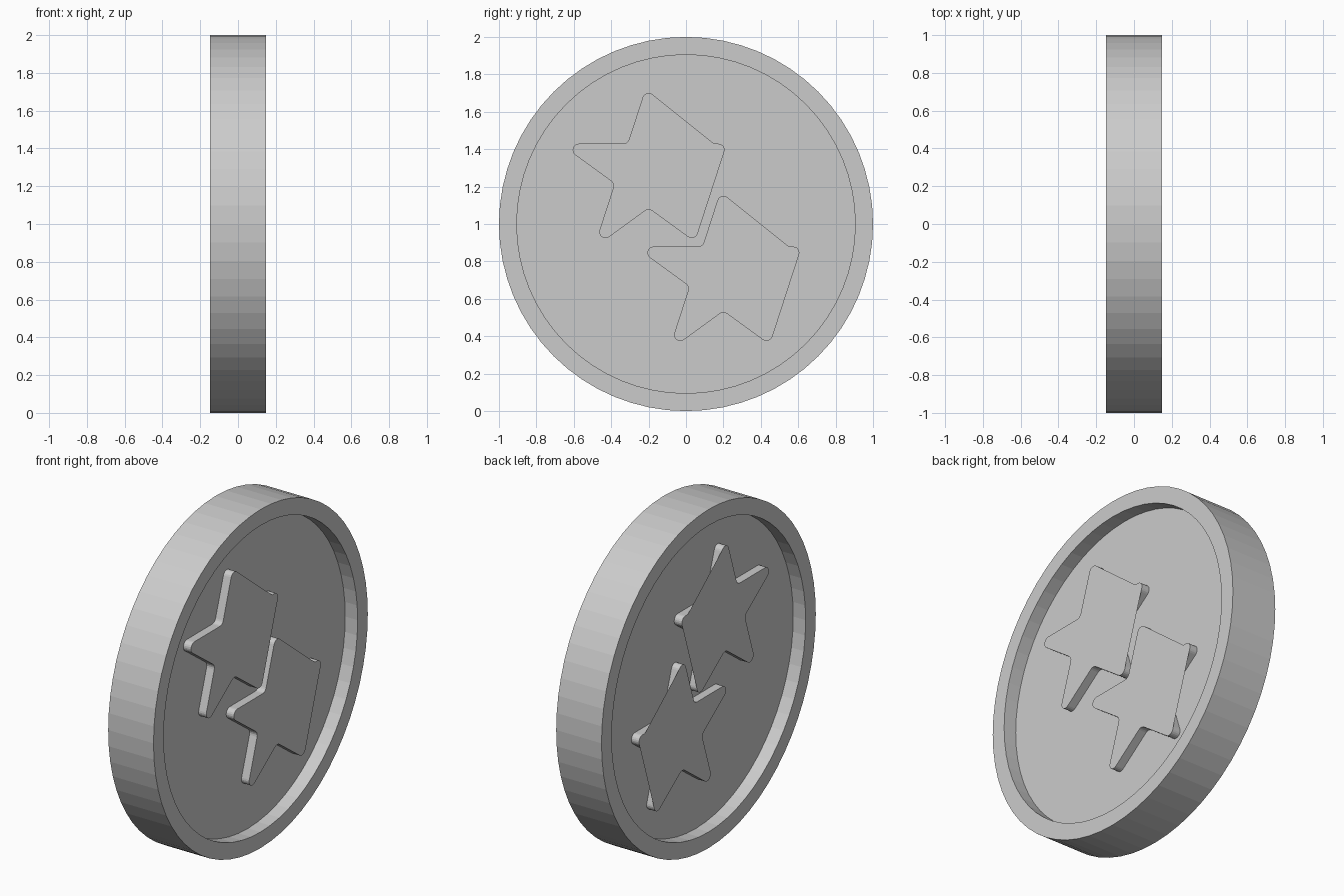
import bpy, bmesh
from math import sin, cos, pi, radians
from mathutils import Vector

if "Cube" in bpy.data.objects:
    bpy.data.objects.remove(bpy.data.objects["Cube"])

HALF, FLOOR, STAR_TOP = 0.148, 0.067, 0.117   # x of rim, recessed floor, star caps
RIM_R, SEGS = 0.905, 64


def finish(bm, name):
    mesh = bpy.data.meshes.new(name)
    bm.to_mesh(mesh)
    bm.free()
    ob = bpy.data.objects.new(name, mesh)
    bpy.context.collection.objects.link(ob)
    return ob


# Coin body: rings swept around the x axis, recessed on both sides
def coin():
    bm = bmesh.new()
    profile = [(-FLOOR, RIM_R), (-HALF, RIM_R), (-HALF, 1), (HALF, 1), (HALF, RIM_R), (FLOOR, RIM_R)]
    rings = [[bm.verts.new((x, r * cos(2 * pi * i / SEGS), 1 + r * sin(2 * pi * i / SEGS)))
              for i in range(SEGS)] for x, r in profile]
    for a, b in zip(rings, rings[1:]):
        for i in range(SEGS):
            j = (i + 1) % SEGS
            bm.faces.new((a[i], a[j], b[j], b[i]))
    bm.faces.new(rings[0][::-1])
    bm.faces.new(rings[-1])
    bmesh.ops.recalc_face_normals(bm, faces=bm.faces)
    return finish(bm, "coin_body")


# Rounded five-pointed outline (y, z), counter-clockwise, starting on the right tip
def star_outline(R=0.499, rho=0.033, n=8):
    inner = R * 0.382
    pts = []
    for k in range(5):
        a = radians(18 + 72 * k)
        d = Vector((cos(a), sin(a))) * (R - rho / sin(radians(18)))
        for i in range(n + 1):                      # convex tip
            t = a + radians(-72 + 144 * i / n)
            pts.append(d + rho * Vector((cos(t), sin(t))))
        b = a + radians(36)
        d = Vector((cos(b), sin(b))) * (inner + rho / sin(radians(54)))
        for i in range(5):                          # concave notch
            t = b + pi + radians(36 - 72 * i / 4)
            pts.append(d + rho * Vector((cos(t), sin(t))))
    return pts[2:] + pts[:2]


# Raised star: walls plus a cap fanned from the right tip, bridging its two notches
def star(name, cy, cz, side):
    bm = bmesh.new()
    pts = star_outline()
    base, top = [[bm.verts.new((side * x, cy + p.x, cz + p.y)) for p in pts]
                 for x in (FLOOR, STAR_TOP)]
    n = len(pts)
    for i in range(n):
        j = (i + 1) % n
        quad = (base[i], base[j], top[j], top[i])
        bm.faces.new(quad if side > 0 else quad[::-1])
    for i in range(1, n - 1):
        f = bm.faces.new((top[0], top[i], top[i + 1]))
        f.normal_update()
        if f.normal.x * side < 0:
            f.normal_flip()
    return finish(bm, name)


coin()
for side, label in ((1, "right"), (-1, "left")):
    star("upper_star_" + label, -0.2, 1.275, side)
    star("lower_star_" + label, 0.2, 0.725, side)
